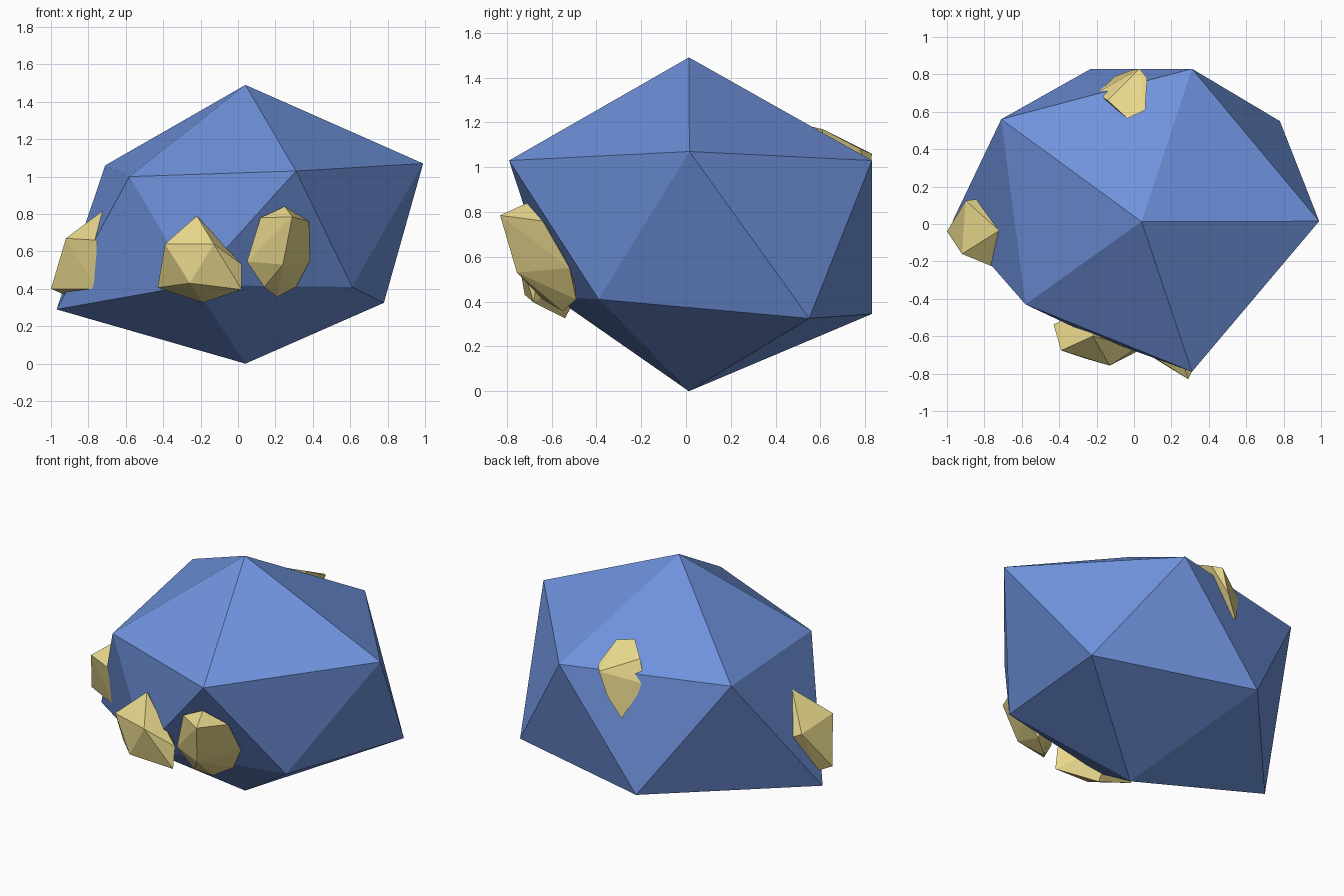
import bpy, bmesh
from mathutils import Vector

if "Cube" in bpy.data.objects:
    bpy.data.objects.remove(bpy.data.objects["Cube"])


def material(name, color):
    m = bpy.data.materials.new(name)
    m.diffuse_color = (*color, 1)
    m.use_nodes = True
    m.node_tree.nodes["Principled BSDF"].inputs["Base Color"].default_value = m.diffuse_color
    return m


def finish(name, bm, mat):
    bmesh.ops.recalc_face_normals(bm, faces=bm.faces)
    mesh = bpy.data.meshes.new(name)
    bm.to_mesh(mesh)
    bm.free()
    mesh.materials.append(mat)
    obj = bpy.data.objects.new(name, mesh)
    bpy.context.collection.objects.link(obj)


blue = material("stone_blue", (0.16, 0.29, 0.72))
gold = material("ore_gold", (0.80, 0.68, 0.26))

# Rock: a stretched icosphere with its corners pulled to uneven positions
centre = Vector((0.04, 0.013, 0.745))
corners = [
    (0.99, 0.015, 1.07), (0.31, 0.83, 1.03), (-0.71, 0.56, 1.06),
    (-0.58, -0.43, 1.0), (0.31, -0.79, 1.03),
    (0.61, -0.39, 0.41), (0.78, 0.55, 0.325), (-0.23, 0.83, 0.345),
    (-0.97, 0.015, 0.29), (-0.24, -0.59, 0.42),
]
bm = bmesh.new()
bmesh.ops.create_icosphere(bm, subdivisions=1, radius=1)
for v in bm.verts:
    v.co = centre + Vector((v.co.x * 1.06, v.co.y * 0.95, v.co.z * 0.745))
rest = {v: v.co.copy() for v in bm.verts}
for c in corners:
    nearest = min(rest, key=lambda v: (rest[v] - Vector(c)).length)
    nearest.co = c
finish("rock", bm, blue)


# Ore nuggets: faceted hulls half sunk into the rock
def nugget(name, points, root):
    hull = bmesh.new()
    for p in points + [root]:
        hull.verts.new(p)
    res = bmesh.ops.convex_hull(hull, input=hull.verts)
    loose = {g for g in res["geom_interior"] + res["geom_unused"]
             if isinstance(g, bmesh.types.BMVert)}
    bmesh.ops.delete(hull, geom=list(loose), context='VERTS')
    finish(name, hull, gold)


nugget("left_nugget", [
    (-1, -.04, .4), (-.72, -.035, .82), (-.92, -.16, .67), (-.757, -.227, .66),
    (-.755, -.17, .4), (-.92, 0, .365), (-.9, .125, .64), (-.815, .136, .595),
    (-.69, -.2, .56)], (-.7, -.02, .55))

nugget("front_left_nugget", [
    (-.22, -.6, .79), (-.39, -.676, .64), (-.13, -.757, .64), (-.257, -.72, .43),
    (.02, -.68, .396), (.02, -.66, .53), (-.43, -.537, .406), (-.187, -.54, .326)],
    (-.2, -.42, .55))

nugget("front_nugget", [
    (.29, -.83, .785), (.25, -.71, .84), (.12, -.72, .78), (.048, -.68, .545),
    (.14, -.64, .41), (.21, -.55, .357), (.31, -.49, .41), (.24, -.755, .53),
    (.385, -.52, .55), (.38, -.64, .76)], (.22, -.5, .6))

nugget("back_nugget", [
    (-.1, .79, .78), (.03, .83, 1.06), (-.2, .7, .99), (-.035, .564, 1.18),
    (.06, .61, 1.17), (-.14, .66, 1.12), (.07, .78, 1.08), (-.02, .82, .915)],
    (-.03, .6, .95))
